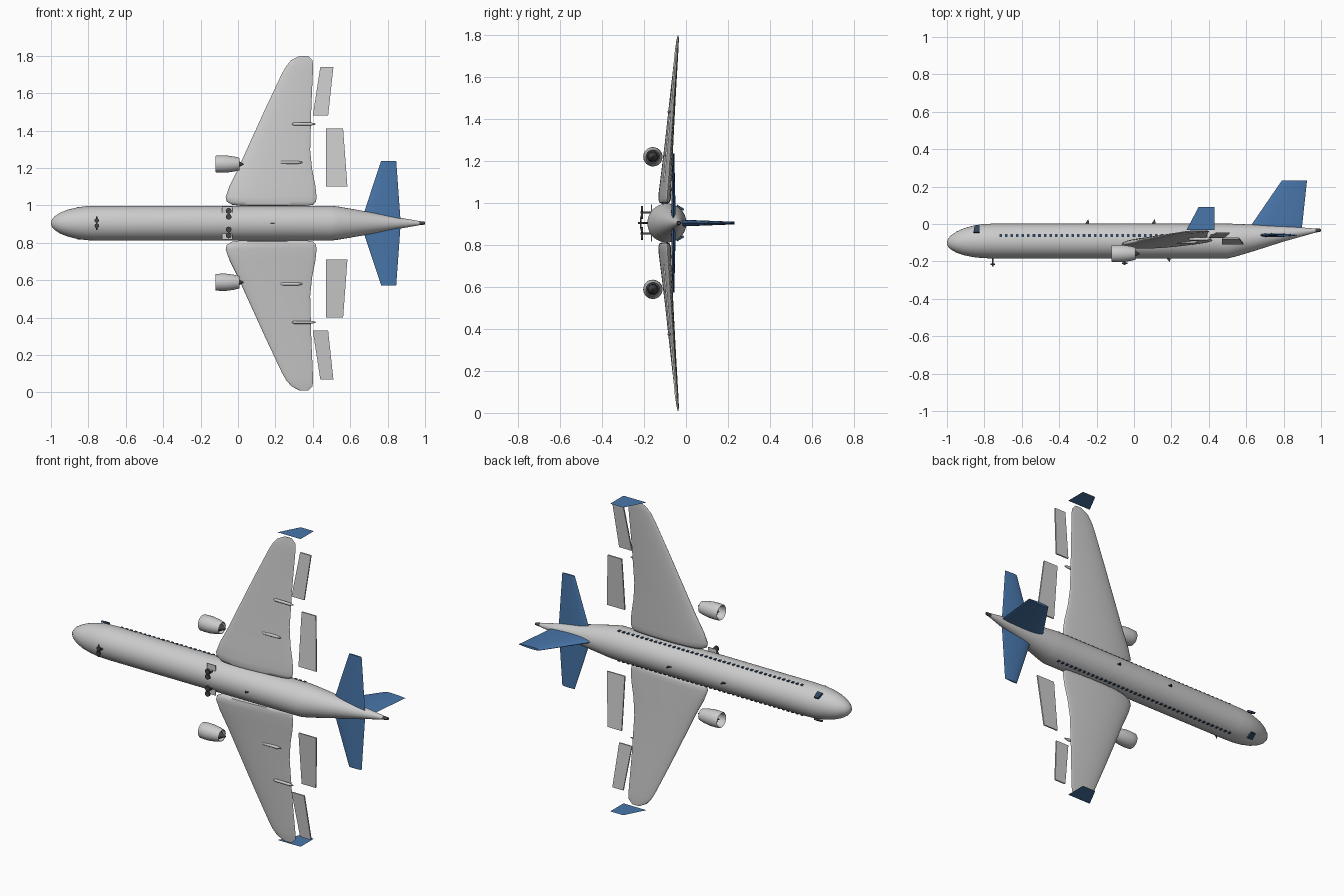
import bpy, bmesh, math
from mathutils import Vector

if "Cube" in bpy.data.objects:
    bpy.data.objects.remove(bpy.data.objects["Cube"])

C = 0.905                      # z of the fuselage axis (wings spread along z, belly faces -y)


def mat(name, col):
    m = bpy.data.materials.new(name)
    m.diffuse_color = (*col, 1)
    m.use_nodes = True
    m.node_tree.nodes["Principled BSDF"].inputs["Base Color"].default_value = m.diffuse_color
    return m


BLUE = mat("tail_blue", (0.065, 0.18, 0.40))
DARK = mat("dark_metal", (0.06, 0.06, 0.065))
GLASS = mat("window_glass", (0.03, 0.06, 0.11))


def finish(name, bm, m=None, angle=None):
    bmesh.ops.recalc_face_normals(bm, faces=bm.faces)
    me = bpy.data.meshes.new(name)
    bm.to_mesh(me)
    bm.free()
    ob = bpy.data.objects.new(name, me)
    bpy.context.collection.objects.link(ob)
    if m:
        me.materials.append(m)
    if angle:
        bpy.ops.object.select_all(action='DESELECT')
        ob.select_set(True)
        bpy.context.view_layer.objects.active = ob
        bpy.ops.object.shade_smooth_by_angle(angle=math.radians(angle))
    return ob


def loft(name, rings, m=None, angle=40, cap=True):
    bm = bmesh.new()
    rs = [[bm.verts.new(p) for p in r] for r in rings]
    n = len(rs[0])
    for a, b in zip(rs, rs[1:]):
        for i in range(n):
            bm.faces.new((a[i], a[(i + 1) % n], b[(i + 1) % n], b[i]))
    if cap:
        bm.faces.new(rs[0])
        bm.faces.new(rs[-1])
    return finish(name, bm, m, angle)


def revolve(name, prof, z, m=None, n=32, angle=40, cap=True):
    """Rings along x from (x, radius, centre_y)."""
    rings = [[(x, y + r * math.cos(2 * math.pi * i / n), z + r * math.sin(2 * math.pi * i / n))
              for i in range(n)] for x, r, y in prof]
    return loft(name, rings, m, angle, cap)


def foil(name, secs, place, m=None, n=32, tilt=0.0, angle=50):
    """Aerofoil sections (lead_x, trail_x, span, offset, thickness)."""
    rings = []
    for x0, x1, span, off, th in secs:
        ring = []
        for i in range(n):
            t = 2 * math.pi * i / n
            c = math.cos(t)
            x = (x0 + x1) / 2 + (x1 - x0) / 2 * c
            ring.append(place(x, span, off + tilt * c * (x1 - x0) + th / 2 * math.sin(t) * (1 - 0.4 * c)))
        rings.append(ring)
    return loft(name, rings, m, angle)


def plate(name, pts, off=None, m=None):
    """Flat polygon, optionally thickened along a vector."""
    bm = bmesh.new()
    f = bm.faces.new([bm.verts.new(p) for p in pts])
    if off:
        r = bmesh.ops.extrude_face_region(bm, geom=[f], use_keep_orig=True)
        bmesh.ops.translate(bm, vec=off, verts=[v for v in r['geom'] if isinstance(v, bmesh.types.BMVert)])
    return finish(name, bm, m)


def rod(name, a, b, r, m=None, n=16, r2=None):
    a, b = Vector(a), Vector(b)
    d = b - a
    u = d.orthogonal().normalized()
    v = d.normalized().cross(u)
    rings = [[p + (u * math.cos(2 * math.pi * i / n) + v * math.sin(2 * math.pi * i / n)) * rr
              for i in range(n)] for p, rr in ((a, r), (b, r if r2 is None else r2))]
    return loft(name, rings, m)


# Fuselage: (x, radius, centre y)
HULL = [(-1, 0.004, -0.1), (-0.995, 0.02, -0.1), (-0.98, 0.037, -0.099), (-0.95, 0.056, -0.097),
        (-0.91, 0.072, -0.095), (-0.86, 0.084, -0.093), (-0.81, 0.091, -0.0915), (-0.75, 0.093, -0.091),
        (0.5, 0.093, -0.091), (0.54, 0.088, -0.087), (0.65, 0.069, -0.073), (0.8, 0.041, -0.053),
        (0.97, 0.011, -0.035)]
revolve("fuselage", HULL, C, n=48)
revolve("tail_exhaust", [(0.955, 0.012, -0.036), (0.99, 0.009, -0.034), (1, 0.007, -0.033)], C, DARK, 20)

# Tail fin
foil("tail_fin", [(0.6, 0.895, -0.045, 0, 0.032), (0.79, 0.925, 0.232, 0, 0.012)],
     lambda x, s, o: (x, s, C + o), BLUE)

# Antennas on the back and under the belly
for x, y, h in ((-0.25, -0.002, 0.028), (0.105, -0.002, 0.028), (0.185, -0.18, -0.024)):
    plate("antenna", [(x - 0.014, y, C - 0.002), (x + 0.012, y, C - 0.002), (x + 0.006, y + h, C - 0.002)],
          (0, 0, 0.004), DARK)

# Cabin windows, cockpit glass and everything else that is mirrored
WING = [(0.02, 0.36, 0.092, -0.1, 0.02), (-0.03, 0.4, 0.098, -0.1, 0.045), (-0.06, 0.417, 0.115, -0.099, 0.054),
        (-0.066, 0.42, 0.14, -0.098, 0.054), (-0.045, 0.414, 0.2, -0.093, 0.05), (0.0, 0.396, 0.29, -0.086, 0.043),
        (0.045, 0.386, 0.39, -0.078, 0.036), (0.15, 0.392, 0.62, -0.06, 0.024), (0.235, 0.4, 0.8, -0.045, 0.015),
        (0.258, 0.402, 0.84, -0.042, 0.013), (0.285, 0.398, 0.872, -0.039, 0.01), (0.33, 0.375, 0.895, -0.037, 0.004)]
FLAPS = {"inner_flap": [(0.47, 0.195, -0.102), (0.585, 0.195, -0.102), (0.562, 0.505, -0.073), (0.47, 0.505, -0.073)],
         "aileron": [(0.4, 0.575, -0.067), (0.482, 0.575, -0.067), (0.51, 0.835, -0.044), (0.44, 0.835, -0.044)]}

for s in (1, -1):
    side = "upper" if s > 0 else "lower"

    def span(x, d, y):
        return (x, y, C + s * d)

    foil("wing_" + side, WING, span, n=40, tilt=0.02)
    foil("tailplane_" + side, [(0.655, 0.87, 0, -0.06, 0.022), (0.765, 0.846, 0.332, -0.06, 0.008)], span, BLUE)
    for nm, pts in FLAPS.items():
        plate(nm + "_" + side, [span(*p) for p in pts], (0, -0.008, 0))
    plate("winglet_" + side, [span(x, 0.904, y) for x, y in
                              ((0.28, -0.033), (0.43, -0.033), (0.43, 0.09), (0.345, 0.09))], None, BLUE)

    # Flap track fairings
    for x, d, y in ((0.22, 0.325, -0.096), (0.29, 0.53, -0.08)):
        revolve("track_fairing_" + side, [(x, 0.003, y), (x + 0.01, 0.008, y), (x + 0.1, 0.008, y), (x + 0.125, 0.003, y)],
                C + s * d, n=16)

    # Windows
    for i in range(41):
        x = -0.713 + i * 0.0297
        if x < 0.49:
            plate("cabin_window_" + side, [span(x - 0.007, 0.084, -0.069), span(x + 0.007, 0.084, -0.069),
                                           span(x + 0.007, 0.084, -0.053), span(x - 0.007, 0.084, -0.053)],
                  (0, 0, s * 0.0065), GLASS)
    plate("cockpit_window_" + side, [span(-0.858, 0.077, -0.048), span(-0.825, 0.079, -0.048),
                                     span(-0.825, 0.058, -0.014), span(-0.852, 0.058, -0.014)],
          (0, 0.006, s * 0.009), GLASS)

    # Engine: nacelle shell, core cone, fan with blades
    ey, ez = -0.158, C + s * 0.316
    shell = [(-0.05, 0.037), (-0.108, 0.037), (-0.118, 0.039), (-0.121, 0.042), (-0.117, 0.0445), (-0.09, 0.046),
             (-0.06, 0.0455), (-0.02, 0.040), (0.008, 0.033), (0.006, 0.031), (-0.05, 0.034)]
    revolve("engine_nacelle_" + side, [(x, r, ey) for x, r in shell], ez, cap=False)
    core = [(-0.06, 0.026), (-0.01, 0.023), (0.01, 0.013), (0.03, 0.003)]
    revolve("engine_core_" + side, [(x, r, ey) for x, r in core], ez, DARK)
    revolve("engine_spinner_" + side, [(-0.105, 0.002, ey), (-0.095, 0.008, ey), (-0.07, 0.013, ey)], ez, DARK, 20)
    revolve("engine_fan_disc_" + side, [(-0.065, 0.036, ey), (-0.06, 0.036, ey)], ez, DARK)
    for k in range(12):
        a = k * math.pi / 6
        u, v = Vector((0, math.cos(a), math.sin(a))), Vector((0, -math.sin(a), math.cos(a)))
        o = Vector((-0.08, ey, ez))
        plate("fan_blade_" + side, [o + u * 0.01 - v * 0.002, o + u * 0.036 - v * 0.005,
                                    o + u * 0.036 + v * 0.005 + Vector((0.008, 0, 0)),
                                    o + u * 0.01 + v * 0.002 + Vector((0.008, 0, 0))], (0.002, 0, 0), DARK)

    # Main gear: strut, axle, flat wheels and door
    gd = 0.05
    rod("main_strut_" + side, span(-0.05, gd, -0.15), span(-0.05, gd, -0.218), 0.005, DARK)
    rod("main_axle_" + side, span(-0.05, gd - 0.016, -0.209), span(-0.05, gd + 0.016, -0.209), 0.004, DARK)
    for d in (gd - 0.016, gd + 0.016):
        rod("main_wheel_" + side, span(-0.05, d, -0.205), span(-0.05, d, -0.215), 0.015, DARK, 24)
    plate("gear_door_" + side, [span(-0.085, 0.045, -0.166), span(-0.03, 0.045, -0.166),
                                span(-0.03, 0.088, -0.166), span(-0.085, 0.088, -0.166)], (0, 0.004, 0))

    # Nose gear wheel
    rod("nose_wheel_" + side, span(-0.755, 0.014, -0.211), span(-0.755, 0.014, -0.22), 0.012, DARK, 24)

# Nose gear strut and axle
rod("nose_strut", (-0.755, -0.17, C), (-0.755, -0.228, C), 0.005, DARK)
rod("nose_axle", (-0.755, -0.215, C - 0.036), (-0.755, -0.215, C + 0.036), 0.003, DARK)
